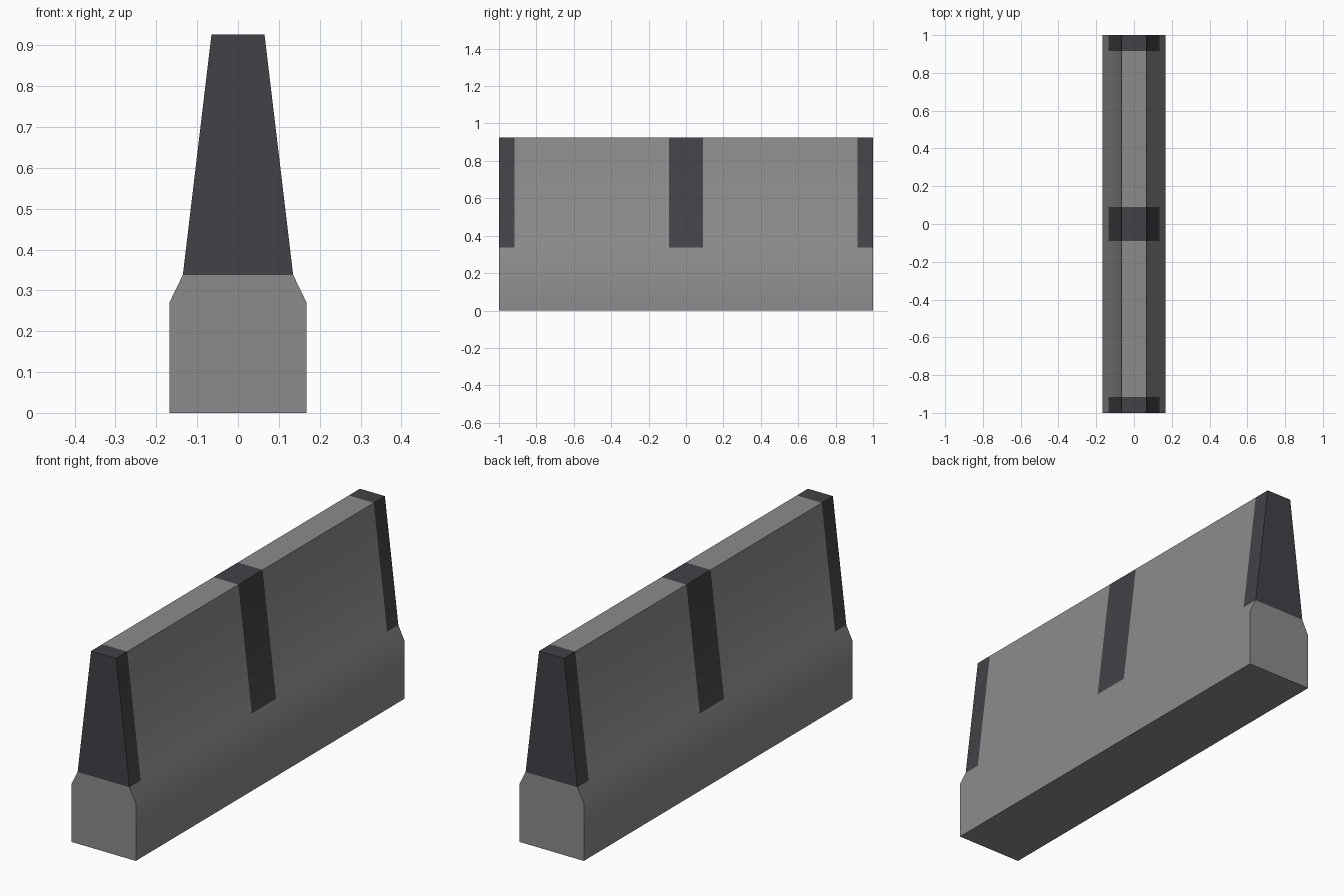
import bpy, bmesh, math

if "Cube" in bpy.data.objects:
    bpy.data.objects.remove(bpy.data.objects["Cube"])


def material(name, rgb):
    m = bpy.data.materials.new(name)
    m.diffuse_color = (*rgb, 1)
    m.use_nodes = True
    m.node_tree.nodes["Principled BSDF"].inputs["Base Color"].default_value = m.diffuse_color
    return m


concrete = material("concrete grey", (0.26, 0.26, 0.26))
dark = material("dark band", (0.055, 0.053, 0.061))

# Right half of the barrier cross-section, mirrored to the left
half = [(0.168, 0), (0.168, 0.27), (0.135, 0.338), (0.065, 0.926)]
profile = half + [(-x, z) for x, z in reversed(half)]
# Section positions along the length; bands lie at both ends and the middle
stations = [-1, -0.917, -0.09, 0.09, 0.917, 1]
WAIST = 0.338

bm = bmesh.new()
rings = [[bm.verts.new((x, y, z)) for x, z in profile] for y in stations]
n = len(profile)
for a, b in zip(rings, rings[1:]):
    for i in range(n):
        j = (i + 1) % n
        bm.faces.new((a[i], a[j], b[j], b[i]))

# End caps, split at the waist so the upper part can be dark
for r in (rings[0], rings[-1]):
    bm.faces.new((r[0], r[1], r[2], r[5], r[6], r[7]))
    bm.faces.new((r[2], r[3], r[4], r[5]))
bmesh.ops.recalc_face_normals(bm, faces=bm.faces)

# Dark colour above the waist, within the three bands
for f in bm.faces:
    c = f.calc_center_median()
    above = min(v.co.z for v in f.verts) > WAIST - 0.001
    f.material_index = int(above and (abs(c.y) < 0.09 or abs(c.y) > 0.917))

mesh = bpy.data.meshes.new("road_barrier")
bm.to_mesh(mesh)
bm.free()
mesh.materials.append(concrete)
mesh.materials.append(dark)
barrier = bpy.data.objects.new("road_barrier", mesh)
bpy.context.collection.objects.link(barrier)

# Soft slope at the foot, crisp top and end edges
bpy.context.view_layer.objects.active = barrier
barrier.select_set(True)
bpy.ops.object.shade_smooth_by_angle(angle=math.radians(30))
